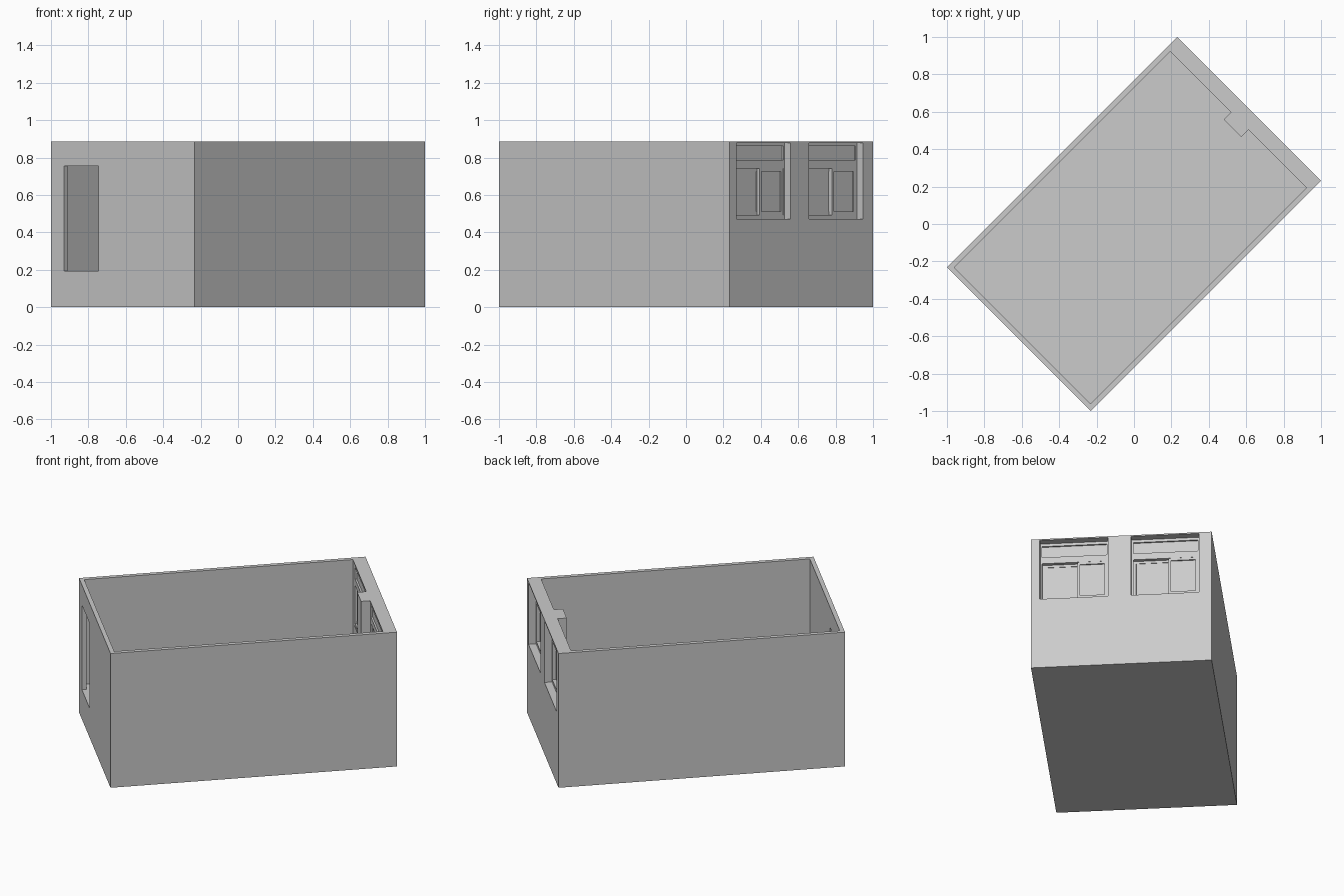
import bpy, bmesh, math

cube = bpy.data.objects.get("Cube")
if cube:
    bpy.data.objects.remove(cube, do_unlink=True)

grey = bpy.data.materials.new("plain_grey")
grey.use_nodes = True
grey.diffuse_color = (0.6, 0.6, 0.6, 1)
grey.node_tree.nodes["Principled BSDF"].inputs["Base Color"].default_value = (0.6, 0.6, 0.6, 1)

TURN = math.radians(45)   # the whole building stands diagonally


def prism(name, outline, z0, z1):
    """Extrude a plan outline from z0 to z1."""
    bm = bmesh.new()
    base = bm.faces.new([bm.verts.new((x, y, z0)) for x, y in outline])
    top = bmesh.ops.extrude_face_region(bm, geom=[base])
    verts = [g for g in top["geom"] if isinstance(g, bmesh.types.BMVert)]
    bmesh.ops.translate(bm, verts=verts, vec=(0, 0, z1 - z0))
    bmesh.ops.recalc_face_normals(bm, faces=bm.faces)
    mesh = bpy.data.meshes.new(name)
    bm.to_mesh(mesh)
    bm.free()
    mesh.materials.append(grey)
    obj = bpy.data.objects.new(name, mesh)
    obj.rotation_euler.z = TURN
    bpy.context.collection.objects.link(obj)
    return obj


def box(name, x, y, z):
    """Box from (low, high) pairs on each axis."""
    plan = [(x[0], y[0]), (x[1], y[0]), (x[1], y[1]), (x[0], y[1])]
    return prism(name, plan, *z)


def cut(obj, cutter):
    """Subtract the cutter and throw it away."""
    cutter.hide_render = True
    mod = obj.modifiers.new("cut", 'BOOLEAN')
    mod.operation = 'DIFFERENCE'
    mod.solver = 'EXACT'
    mod.object = cutter
    bpy.context.view_layer.update()
    bpy.context.view_layer.objects.active = obj
    bpy.ops.object.modifier_apply(modifier=mod.name)
    bpy.data.objects.remove(cutter, do_unlink=True)


# Building shell with floor slab
L, W, H = 0.871, 0.543, 0.887
FLOOR = 0.195
shell = box("room_walls", (-L, L), (-W, W), (0, H))

# Room hollow, notched around the pillar between the windows
back, inner, side, pillar = -0.844, 0.79, 0.516, 0.735
room = [(back, -side), (inner, -side), (inner, -0.076), (pillar, -0.076),
        (pillar, 0.056), (inner, 0.056), (inner, side), (back, side)]
cut(shell, prism("room_cutter", room, FLOOR, 1.0))

# Doorway
cut(shell, box("door_cutter", (-1, -0.8), (0.183, 0.444), (FLOOR, 0.755)))

# Windows: fixed transom above two sliding sashes
SILL, HEAD = 0.473, 0.879
RIM = 0.015
for label, lo, hi in (("first", -0.491, -0.079), ("second", 0.058, 0.468)):
    cut(shell, box("window_cutter", (0.76, 1), (lo, hi), (SILL, HEAD)))

    # Outer frame
    frame = box(label + "_window_frame", (0.792, 0.825), (lo, hi), (SILL, HEAD))
    opening = (lo + RIM * 0.7, hi - RIM * 0.7)
    for z in ((0.492, 0.743), (0.786, 0.861)):
        cut(frame, box("frame_cutter", (0.7, 0.9), opening, z))
    box(label + "_transom_glass", (0.803, 0.815), opening, (0.786, 0.861))

    # Sliding sashes, one in front of the other
    mid = (lo + hi) / 2
    sashes = (("fixed", opening[0], mid + 0.03, 0.792, 0.802),
              ("sliding", mid + 0.017, opening[1], 0.803, 0.824))
    for kind, a, b, x0, x1 in sashes:
        name = f"{label}_{kind}_sash"
        sash = box(name, (x0, x1), (a, b), (0.492, 0.743))
        pane = (a + RIM, b - RIM)
        cut(sash, box("sash_cutter", (0.7, 0.9), pane, (0.513, 0.727)))
        c = (x0 + x1) / 2
        box(name + "_glass", (c - 0.002, c + 0.002), pane, (0.513, 0.727))
